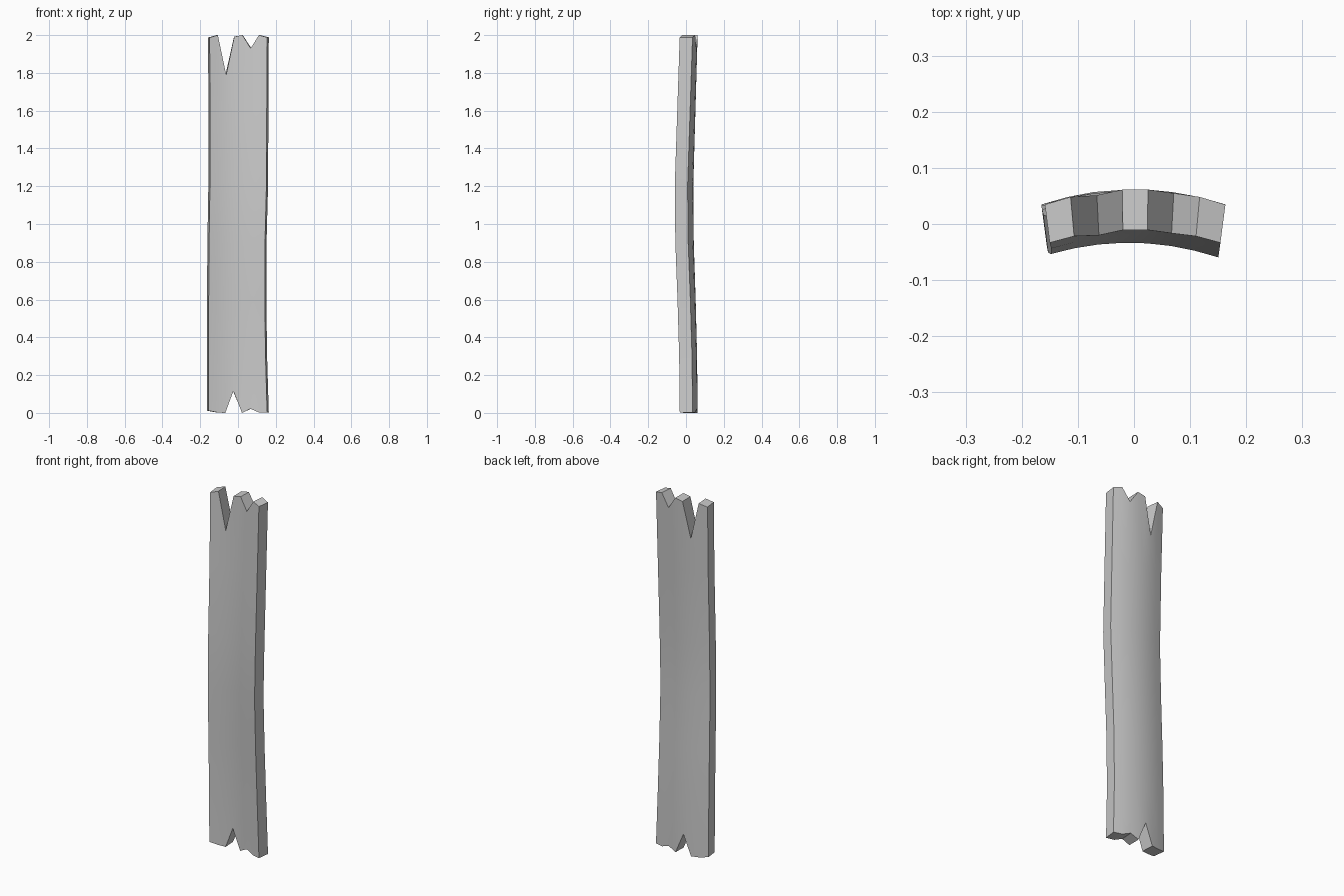
import bpy, bmesh, math

if "Cube" in bpy.data.objects:
    bpy.data.objects.remove(bpy.data.objects["Cube"])

# Stations along the board: height, left edge, right edge, forward bow (0..1)
STATIONS = [(0.0, -.165, .163, 0.0), (0.3, -.165, .154, 0.12), (0.6, -.164, .150, 0.45),
            (0.9, -.162, .151, 0.88), (1.2, -.157, .159, 1.0), (1.6, -.156, .161, 0.5),
            (2.0, -.159, .163, 0.0)]
# Splintered ends: height of each column at the bottom and the top
BOTTOM = [.012, .003, 0, .115, 0, .022, .003, .003]
TOP = [1.987, 2.0, 1.79, 1.992, 2.0, 1.93, 2.0, 1.988]
COLS = len(TOP)


def station(z):
    for a, b in zip(STATIONS, STATIONS[1:]):
        if z <= b[0]:
            t = (z - a[0]) / (b[0] - a[0])
            return [p + (q - p) * t for p, q in zip(a, b)][1:]


def point(col, z, back):
    """Position on the cupped, bowed board."""
    left, right, bow = station(z)
    t = col / (COLS - 1)
    u = 2 * t - 1
    x = left + (right - left) * t
    y = .062 - .027 * u * u if back else -.010 - .023 * u * u
    return (x if back else x * .945, y - bow * (.0235 + .003 * u), z)


# Board: front and back grids joined around the rim
bm = bmesh.new()
rows = [BOTTOM] + [[s[0]] * COLS for s in STATIONS[1:-1]] + [TOP]
front, back = ([[bm.verts.new(point(c, z, side)) for c, z in enumerate(r)] for r in rows]
               for side in (False, True))
for grid in (front, back):
    for r in range(len(rows) - 1):
        for c in range(COLS - 1):
            bm.faces.new((grid[r][c], grid[r][c + 1], grid[r + 1][c + 1], grid[r + 1][c]))
for r in (0, -1):
    for c in range(COLS - 1):
        bm.faces.new((front[r][c], front[r][c + 1], back[r][c + 1], back[r][c]))
for c in (0, -1):
    for r in range(len(rows) - 1):
        bm.faces.new((front[r][c], front[r + 1][c], back[r + 1][c], back[r][c]))
bmesh.ops.recalc_face_normals(bm, faces=bm.faces)

mesh = bpy.data.meshes.new("broken_plank")
bm.to_mesh(mesh)
bm.free()
plank = bpy.data.objects.new("broken_plank", mesh)
bpy.context.collection.objects.link(plank)
bpy.context.view_layer.objects.active = plank
plank.select_set(True)
bpy.ops.object.shade_smooth_by_angle(angle=math.radians(30))
